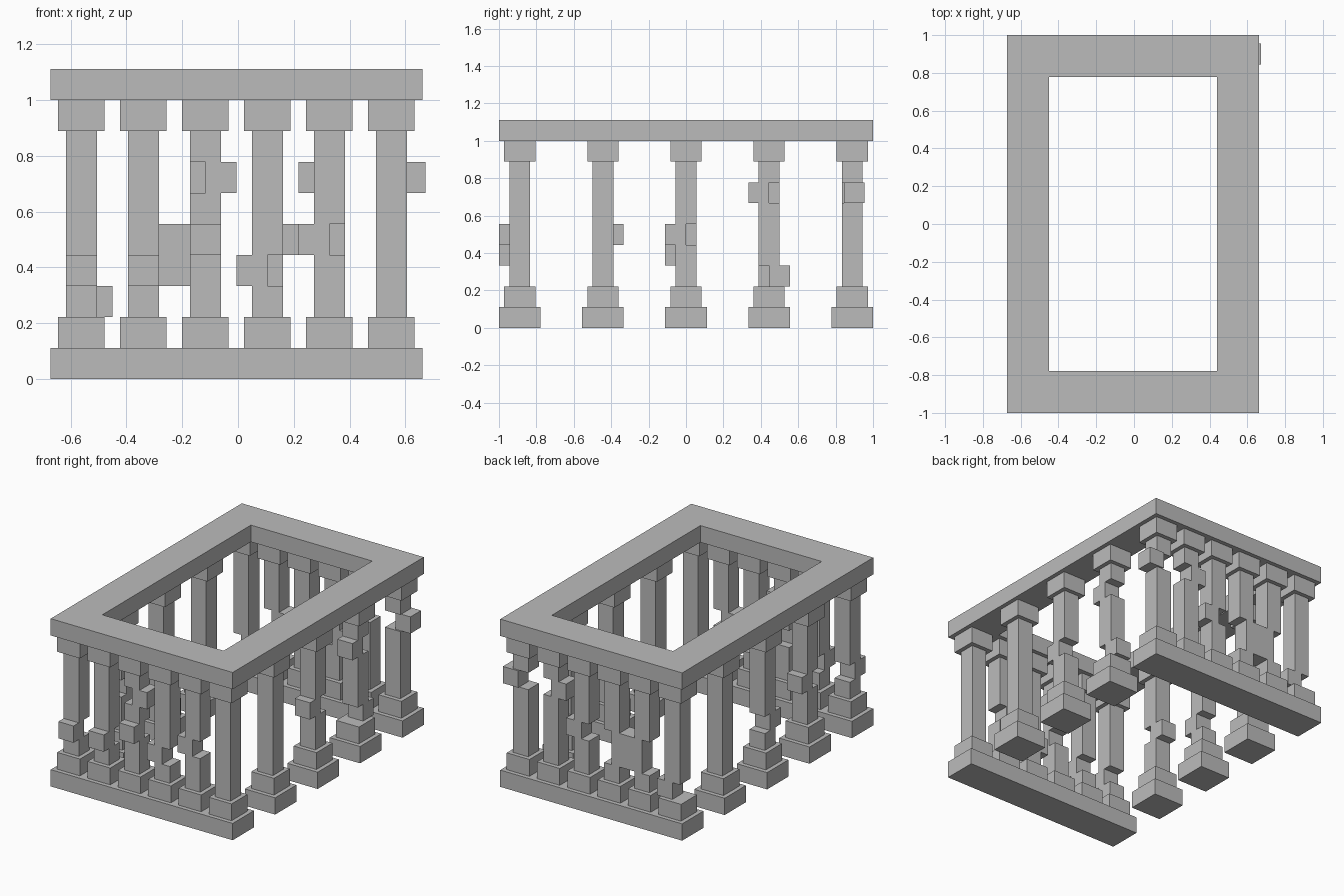
import bpy, bmesh
from mathutils import Matrix, Vector

if "Cube" in bpy.data.objects:
    bpy.data.objects.remove(bpy.data.objects["Cube"])

U = 1 / 9            # block size
CX = -0.0055         # building axis (one slipped block sticks out on the right)

stone = bpy.data.materials.new("grey_stone")
stone.diffuse_color = (0.5, 0.5, 0.5, 1)
stone.use_nodes = True
stone.node_tree.nodes["Principled BSDF"].inputs["Base Color"].default_value = stone.diffuse_color


def make_object(name, bm):
    bmesh.ops.recalc_face_normals(bm, faces=bm.faces)
    mesh = bpy.data.meshes.new(name)
    bm.to_mesh(mesh)
    bm.free()
    mesh.materials.append(stone)
    obj = bpy.data.objects.new(name, mesh)
    bpy.context.collection.objects.link(obj)
    return obj


def add_box(bm, x, y, z0, z1, sx, sy):
    m = Matrix.Translation((x, y, (z0 + z1) / 2)) @ Matrix.Diagonal((sx, sy, z1 - z0, 1))
    bmesh.ops.create_cube(bm, size=1, matrix=m)


def box(name, *args):
    bm = bmesh.new()
    add_box(bm, *args)
    return make_object(name, bm)


# Slipped shaft blocks: (column x index, column y index) -> {level: (dx, dy)} in blocks
H = 0.5
slips = {
    (0, 0): {1: (0, -H)},
    (1, 0): {1: (0, -H)},
    (2, 0): {2: (0, -H), 4: (H, 0)},
    (3, 0): {1: (-H, 0)},
    (4, 0): {2: (-H, 0)},
    (0, 1): {2: (0, H)},
    (0, 2): {1: (0, -H)},
    (5, 2): {2: (0, -H)},
    (5, 3): {0: (0, H), 4: (0, -H)},
    (0, 4): {0: (H, 0)},
    (1, 4): {1: (H, 0), 2: (H, 0)},
    (2, 4): {1: (-H, 0), 2: (-H, 0)},
    (3, 4): {2: (H, 0)},
    (4, 4): {4: (-H, 0)},
    (5, 4): {4: (0.6, 0.1)},
}


def column(ix, iy):
    x, y = CX + (ix - 2.5) * 2 * U, (iy - 2) * 4 * U
    tag = f"{ix}_{iy}"
    box("column_base_" + tag, x, y, U, 2 * U, 1.5 * U, 1.5 * U)
    box("column_capital_" + tag, x, y, 8 * U, 9 * U, 1.5 * U, 1.5 * U)
    # Shaft: runs of blocks that share the same offset become one box
    offs = [slips.get((ix, iy), {}).get(k, (0, 0)) for k in range(6)]
    bm = bmesh.new()
    start = 0
    for k in range(1, 7):
        if k == 6 or offs[k] != offs[start]:
            dx, dy = offs[start]
            add_box(bm, x + dx * U, y + dy * U, (2 + start) * U, (2 + k) * U, U, U)
            start = k
    make_object("column_shaft_" + tag, bm)
    # Square plinths under the side columns
    if 0 < iy < 4:
        box("side_plinth_" + tag, x, y, 0, U, 2 * U, 2 * U)


for ix in range(6):
    for iy in range(5):
        if ix in (0, 5) or iy in (0, 4):
            column(ix, iy)

# Long plinths under the front and back rows
for name, y in (("front_plinth", -8 * U), ("back_plinth", 8 * U)):
    box(name, CX, y, 0, U, 12 * U, 2 * U)

# Top beam frame: a rectangular ring extruded upwards
bm = bmesh.new()
corners = ((-1, -1), (1, -1), (1, 1), (-1, 1))
outer = [bm.verts.new((CX + a * 6 * U, b * 9 * U, 9 * U)) for a, b in corners]
inner = [bm.verts.new((CX + a * 4 * U, b * 7 * U, 9 * U)) for a, b in corners]
for i in range(4):
    j = (i + 1) % 4
    bm.faces.new((outer[i], outer[j], inner[j], inner[i]))
ext = bmesh.ops.extrude_face_region(bm, geom=bm.faces[:], use_keep_orig=True)
bmesh.ops.translate(bm, vec=Vector((0, 0, U)),
                    verts=[g for g in ext["geom"] if isinstance(g, bmesh.types.BMVert)])
make_object("top_beam_frame", bm)
